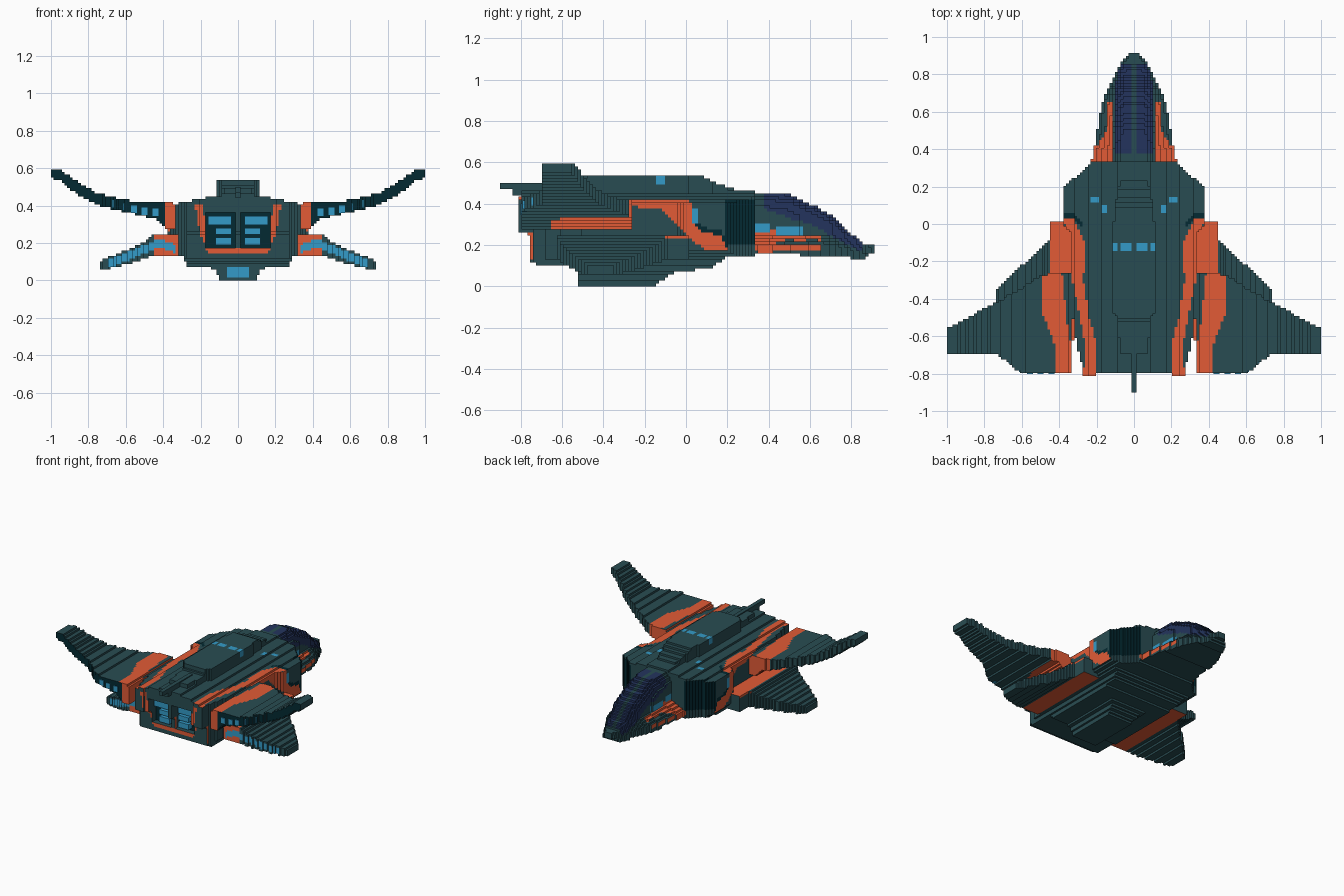
import bpy

if "Cube" in bpy.data.objects:
    bpy.data.objects.remove(bpy.data.objects["Cube"])

V = 1 / 69  # voxel edge

# Colours
COLS = [("hull_green", (.022, .073, .085)), ("orange_paint", (.76, .105, .037)),
        ("lamp_blue", (.034, .33, .58)), ("canopy_navy", (.017, .034, .11)),
        ("dark_teal", (.001, .023, .032))]
MATS = []
for n, c in COLS:
    m = bpy.data.materials.new(n)
    m.diffuse_color = (*c, 1)
    m.use_nodes = True
    m.node_tree.nodes["Principled BSDF"].inputs["Base Color"].default_value = m.diffuse_color
    MATS.append(m)
HULL, ORANGE, BLUE, NAVY, DARK = range(5)


def lerp(t, *pts):
    """Piecewise linear curve through (t, value) points."""
    if t <= pts[0][0]:
        return pts[0][1]
    for (a, p), (b, q) in zip(pts, pts[1:]):
        if t <= b:
            return p + (q - p) * (t - a) / (b - a)
    return pts[-1][1]


def finish(name, verts, faces, mats):
    me = bpy.data.meshes.new(name)
    me.from_pydata(verts, [], faces)
    for m in MATS:
        me.materials.append(m)
    me.polygons.foreach_set("material_index", mats)
    me.update()
    bpy.context.collection.objects.link(bpy.data.objects.new(name, me))


def build(name, spans, colour):
    """Voxel part, mirrored in x. spans(x, y) gives z intervals; colour(x, y, z, n) a slot."""
    cells = set()
    for i in range(69):
        for j in range(-63, 63):
            for zb, zt in spans((i + .5) * V, (j + .5) * V):
                for k in range(round(zb / V), round(zt / V)):
                    cells.add((i, j, k))
    index, verts, faces, mats = {}, [], [], []
    for c in cells:
        for a in range(3):
            for s in (1, -1):
                nb = list(c)
                nb[a] += s
                if tuple(nb) in cells or nb[0] < 0:
                    continue
                p = list(c)
                p[a] += s > 0
                u, w = (a + 1) % 3, (a + 2) % 3
                quad = []
                for du, dw in ((0, 0), (1, 0), (1, 1), (0, 1)):
                    q = p[:]
                    q[u] += du
                    q[w] += dw
                    quad.append(q)
                ctr = [(t + .5) * V for t in c]
                ctr[a] += s * V / 2
                n = [0, 0, 0]
                n[a] = s
                slot = colour(*ctr, n)
                for side in (1, -1):
                    f = []
                    for q in quad:
                        key = (q[0] * side, q[1], q[2])
                        if key not in index:
                            index[key] = len(verts)
                            verts.append([t * V for t in key])
                        f.append(index[key])
                    faces.append(f if s * side > 0 else f[::-1])
                    mats.append(slot)
    finish(name, verts, faces, mats)


def box(name, x0, x1, y0, y1, z0, z1, slot):
    vs = [(x, y, z) for x in (x0, x1) for y in (y0, y1) for z in (z0, z1)]
    fs = [(0, 1, 3, 2), (4, 6, 7, 5), (0, 4, 5, 1), (2, 3, 7, 6), (0, 2, 6, 4), (1, 5, 7, 3)]
    finish(name, vs, fs, [slot] * 6)


def pair(name, x0, x1, *rest):
    box(name + "_right", x0, x1, *rest)
    box(name + "_left", -x1, -x0, *rest)


# Main hull: broad shoulders, diagonal intakes, recessed engine bay at the rear
def hull(x, y):
    w = lerp(y, (-.8, .27), (-.62, .31), (-.4, .34), (-.05, .34), (0, .375), (.2, .375), (.33, .22))
    if x > w or not -.81 < y < .335 or (y < -.79 and x < .2):
        return []
    zt = lerp(x, (0, .46), (.13, .455), (.2, .435), (.28, .42), (.375, .405))
    zb = lerp(y, (-.8, .26), (-.755, .25), (-.75, .11), (-.53, .095), (-.52, .075), (0, .075), (.13, .09), (.2, .15))
    zb = max(zb, lerp(x, (.27, .07), (.29, .12), (.375, .18)))
    if y < -.71 and .02 < x < .17:
        return [(zb, .17), (.36, zt)] if zb < .17 else [(.36, zt)]
    return [(zb, zt)]


def hull_colour(x, y, z, n):
    if n[1] < 0 and y < -.7:  # rear frame
        if x < .17 and -.72 < y and .17 < z < .36:
            return DARK
        xc = lerp(z, (.15, .14), (.25, .185), (.41, .21))
        if .15 < z < .41 and abs(x - xc) < .02 or .14 < z < .17 and x < .14:
            return ORANGE
        return HULL
    if n[0] > 0 and y < -.735 and .13 < z < .26:
        return ORANGE
    if n[2] > 0:
        if abs(x - .21) < .017 and abs(y - .13) < .017 or abs(x - .155) < .016 and abs(y - .08) < .016:
            return BLUE
        if x > .28 and 0 < y - lerp(x, (.28, -.02), (.33, .03), (.375, .035)) < .025:
            return DARK
    si = lerp(y, (-.8, .2), (-.65, .2), (-.5, .24), (-.3, .27), (-.1, .26), (.03, .33))
    so = lerp(y, (-.8, .27), (-.65, .26), (-.5, .29), (-.3, .33), (-.1, .34), (.03, .38))
    if z > .38 and y < .03 and si < x < so:
        return ORANGE
    if x > .22 and n[2] == 0:
        if y > .195 and .2 < z < .42:
            return DARK
        if .025 < y < .06 and .31 < z < .38 and n[0]:
            return BLUE
        up = lerp(y, (-.1, .42), (.02, .41), (.04, .31), (.08, .26), (.17, .25), (.2, .18))
        lo = lerp(y, (-.27, .385), (-.13, .385), (-.05, .3), (.06, .2), (.1, .17))
        if -.27 < y < .2 and lo < z < up:
            return ORANGE
        if .03 < y < .2 and up <= z < up + .025:
            return DARK
    return HULL


build("main_hull", hull, hull_colour)


# Nose with cockpit canopy on a lower shelf
def nose(x, y):
    w = lerp(y, (.3, .21), (.34, .225), (.40, .22), (.42, .205), (.55, .19), (.65, .17),
             (.72, .14), (.78, .11), (.85, .075), (.91, .03))
    if x > w or not .3 < y < .91:
        return []
    u = lerp(y, (.3, .125), (.5, .112), (.7, .098), (.85, .06), (.9, .03))
    top = lerp(y, (.3, .45), (.5, .445), (.55, .42), (.62, .39), (.7, .345), (.78, .27), (.87, .2))
    shelf = lerp(y, (.3, .25), (.7, .25), (.8, .22), (.9, .19))
    if x < u:
        zt = shelf + max(top - shelf, 0) * lerp(x / u, (.55, 1), (.85, .8), (1, .55))
    else:
        zt = shelf - .05 * (x - u) / max(w - u, .01)
    return [(lerp(y, (.3, .155), (.75, .15), (.83, .13), (.86, .13), (.9, .165)), zt)]


def nose_colour(x, y, z, n):
    line = lerp(y, (.37, .38), (.5, .33), (.6, .3), (.75, .22), (.85, .17))
    if .02 < x < .13 and .38 < y < .85 and z > line and (n[2] == 0 or n[2] > 0 and x < .1):
        return NAVY
    if n[0] > 0 and x < .16 and (.34 < y < .4 and .26 < z < .31 or .43 < y < .57 and .25 < z < .29):
        return BLUE
    if .34 < y < .65 and n[2] >= 0 and z < .28:
        if n[0] and .17 < z < .21:
            return ORANGE
        if .115 < x < lerp(y, (.41, .23), (.43, .19), (.5, .15), (.65, .14)):
            return ORANGE
    return HULL


build("nose_and_canopy", nose, nose_colour)


# Raised dorsal spine with a row of lamps
def spine(x, y):
    w = lerp(y, (-.7, .07), (-.5, .09), (-.48, .115), (-.05, .115), (.1, .1), (.3, .06))
    if x > w or not -.7 < y < .32:
        return []
    return [(.44, lerp(y, (-.52, .49), (-.5, .53), (.09, .53), (.15, .5), (.3, .45)))]


build("dorsal_spine", spine, lambda x, y, z, n:
      BLUE if -.14 < y < -.095 and z > .49 and (.015 < x < .072 or x > .086) else HULL)


# Ventral pod with rear thruster
def pod(x, y):
    if not -.525 < y < .05 or x > .16:
        return []
    return [(max(lerp(x, (.1, 0), (.115, .05), (.16, .07)), lerp(y, (-.15, 0), (-.08, .06), (.05, .085))), .11)]


build("ventral_pod", pod, lambda x, y, z, n:
      BLUE if n[1] < 0 and x < .055 and .015 < z < .07 else HULL)


# Upper wings sweep back and curve upwards
def upper_wing(x, y):
    front = lerp(x, (.33, -.26), (.49, -.27), (.6, -.34), (.74, -.42), (1, -.56))
    back = lerp(x, (.33, -.8), (.6, -.8), (.74, -.69))
    if x < .335 or not back < y < front:
        return []
    return [(lerp(x, (.39, .28), (.44, .33), (.6, .365), (.76, .405), (.86, .46), (.95, .53), (1, .55)),
             lerp(x, (.33, .41), (.4, .425), (.49, .415), (.6, .43), (.76, .47), (.86, .53), (.95, .59), (1, .6)))]


def upper_wing_colour(x, y, z, n):
    if n[1] < 0:
        return ORANGE if x < .385 else DARK
    if n[0] > 0 and y < -.65:
        return HULL
    inner = lerp(y, (-.65, .335), (-.5, .36), (-.27, .385)) if n[2] > 0 else 0
    return ORANGE if inner < x < lerp(y, (-.8, .415), (-.65, .42), (-.48, .49)) else HULL


build("upper_wings", upper_wing, upper_wing_colour)


# Lower wings droop from the orange roots
def lower_wing(x, y):
    front = lerp(x, (.45, .02), (.455, -.09), (.74, -.35))
    back = lerp(x, (.27, -.61), (.45, -.63), (.74, -.48))
    if not .26 < x < .74 or not back < y < front:
        return []
    return [(lerp(x, (.45, .13), (.55, .1), (.65, .07), (.74, .055)),
             lerp(x, (.45, .245), (.5, .21), (.6, .16), (.74, .105)))]


def lower_wing_colour(x, y, z, n):
    mid = lerp(x, (.33, .17), (.42, .2), (.55, .145), (.7, .085))
    if n[1] < 0 and .33 < x < .7 and abs(z - mid) < .022:
        return BLUE
    if n[0] > 0:
        return ORANGE if y > -.1 and z > .225 else HULL
    return ORANGE if x < .45 and n[1] <= 0 else HULL


build("lower_wings", lower_wing, lower_wing_colour)

# Engine glow bars, wing lamps and tail spike
for r, (x1, z0, z1) in enumerate([(.16, .295, .345), (.12, .245, .28), (.12, .19, .23)]):
    pair(f"engine_bar_{r}", .035, x1, -.75, -.70, z0, z1, BLUE)
for r, (x, y, z) in enumerate([(.44, -.8, .37), (.5, -.8, .375), (.555, -.8, .385),
                               (.6, -.79, .40), (.655, -.745, .415)]):
    pair(f"wing_lamp_{r}", x - .016, x + .016, y - .002, y + .03, z - .025, z + .015, BLUE)
box("tail_spike", -.0145, .0145, -.9, -.55, .47, .5, HULL)
box("tail_spike_base", -.0145, .0145, -.84, -.6, .44, .485, HULL)
